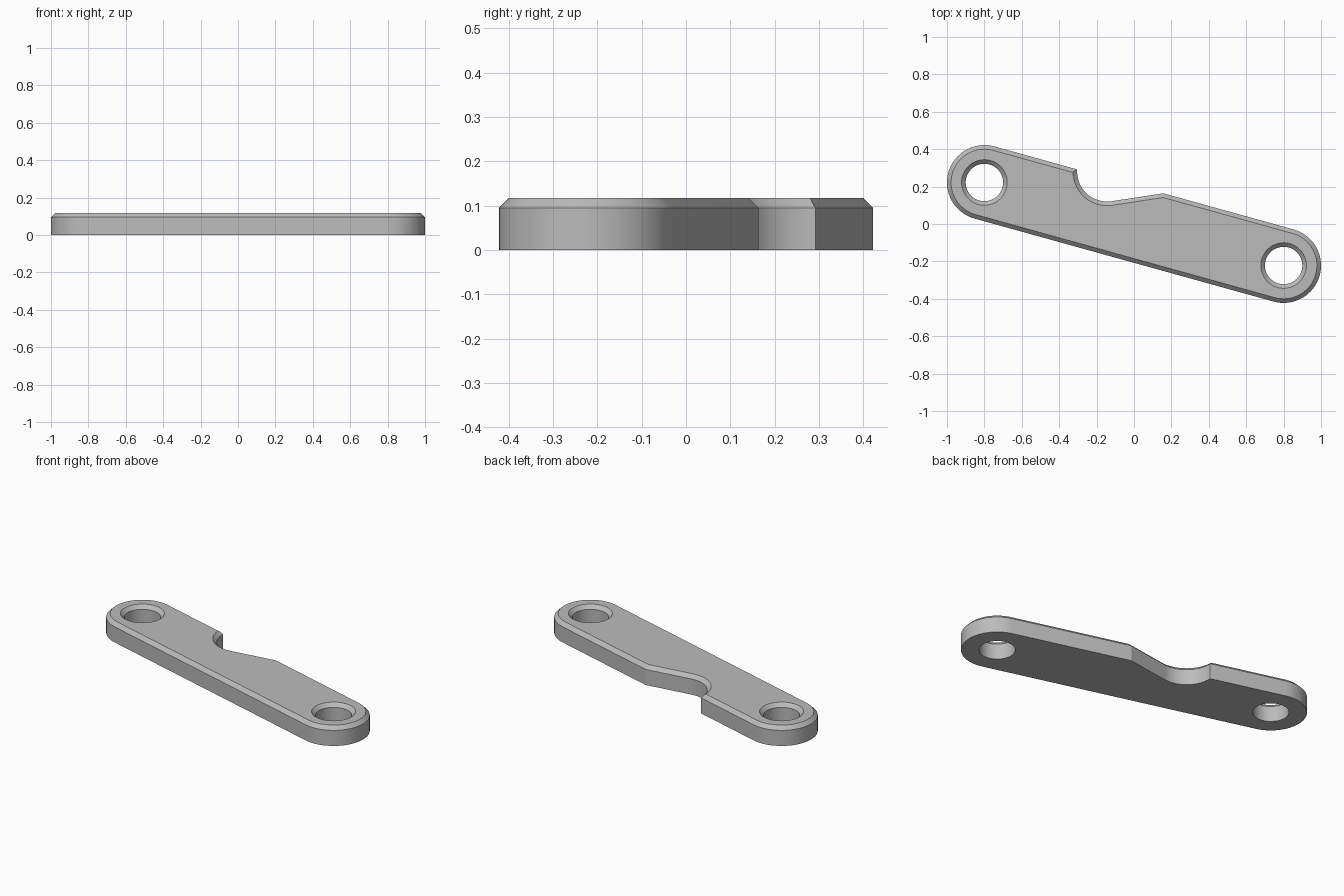
import bpy
import bmesh
from math import atan2, cos, sin, pi, radians
from mathutils import Vector

cube = bpy.data.objects.get("Cube")
if cube:
    bpy.data.objects.remove(cube, do_unlink=True)

THICK = 0.117
CHAMFER = 0.022
END_R = 0.2
HOLE_R = 0.1
RIGHT_END = Vector((-0.8, 0.222))
LEFT_END = -RIGHT_END
TILT = atan2(LEFT_END.y, LEFT_END.x)


def arc(centre, radius, start, end, steps):
    angles = [start + (end - start) * i / steps for i in range(steps + 1)]
    return [centre + radius * Vector((cos(a), sin(a))) for a in angles]


def back_edge(x):
    """Point on the straight back edge at a given x."""
    return Vector((x, x * LEFT_END.y / LEFT_END.x + END_R / cos(TILT)))


def inset(points, d):
    """Offset a closed outline to its left, with mitred corners."""
    result = []
    for i, p in enumerate(points):
        a = (p - points[i - 1]).normalized()
        b = (points[(i + 1) % len(points)] - p).normalized()
        n1, n2 = Vector((-a.y, a.x)), Vector((-b.y, b.x))
        result.append(p + (n1 + n2) * (d / (1 + n1.dot(n2))))
    return result


def add_wall(bm, points):
    """Vertical wall with a chamfer at the top; returns its bottom and top rims."""
    rings = []
    for d, z in ((0, 0), (0, THICK - CHAMFER), (CHAMFER, THICK)):
        rings.append([bm.verts.new((p.x, p.y, z)) for p in inset(points, d)])
    count = len(points)
    for low, high in zip(rings, rings[1:]):
        for i in range(count):
            j = (i + 1) % count
            bm.faces.new((low[i], low[j], high[j], high[i]))
    return [[bm.edges.get((r[i], r[i - 1])) for i in range(count)]
            for r in (rings[0], rings[-1])]


# Link outline: two round ends and a notch in the back edge
notch_centre, notch_r = Vector((-0.144, 0.28)), 0.16
outline = arc(LEFT_END, END_R, TILT - pi / 2, TILT + pi / 2, 32)
outline.append(back_edge(0.157))
outline += arc(notch_centre, notch_r, radians(-81.5), -pi, 20)
outline.append(back_edge(notch_centre.x - notch_r))
outline += arc(RIGHT_END, END_R, TILT + pi / 2, TILT + 3 * pi / 2, 32)

# Walls of the plate and both countersunk holes
bm = bmesh.new()
loops = [outline] + [arc(c, HOLE_R, 2 * pi, 0, 48)[:-1] for c in (LEFT_END, RIGHT_END)]
rims = [add_wall(bm, loop) for loop in loops]

# Bottom and top faces
for side, direction in ((0, -1), (1, 1)):
    edges = [e for rim in rims for e in rim[side]]
    bmesh.ops.triangle_fill(bm, use_beauty=True, edges=edges, normal=(0, 0, direction))
bmesh.ops.recalc_face_normals(bm, faces=bm.faces[:])

mesh = bpy.data.meshes.new("link_plate")
bm.to_mesh(mesh)
bm.free()
plate = bpy.data.objects.new("link_plate", mesh)
bpy.context.collection.objects.link(plate)

# Plain grey finish
grey = bpy.data.materials.new("grey")
grey.use_nodes = True
colour = (0.5, 0.5, 0.5, 1)
grey.diffuse_color = colour
grey.node_tree.nodes["Principled BSDF"].inputs["Base Color"].default_value = colour
mesh.materials.append(grey)

bpy.ops.object.select_all(action="DESELECT")
plate.select_set(True)
bpy.context.view_layer.objects.active = plate
bpy.ops.object.shade_smooth_by_angle(angle=radians(15))
